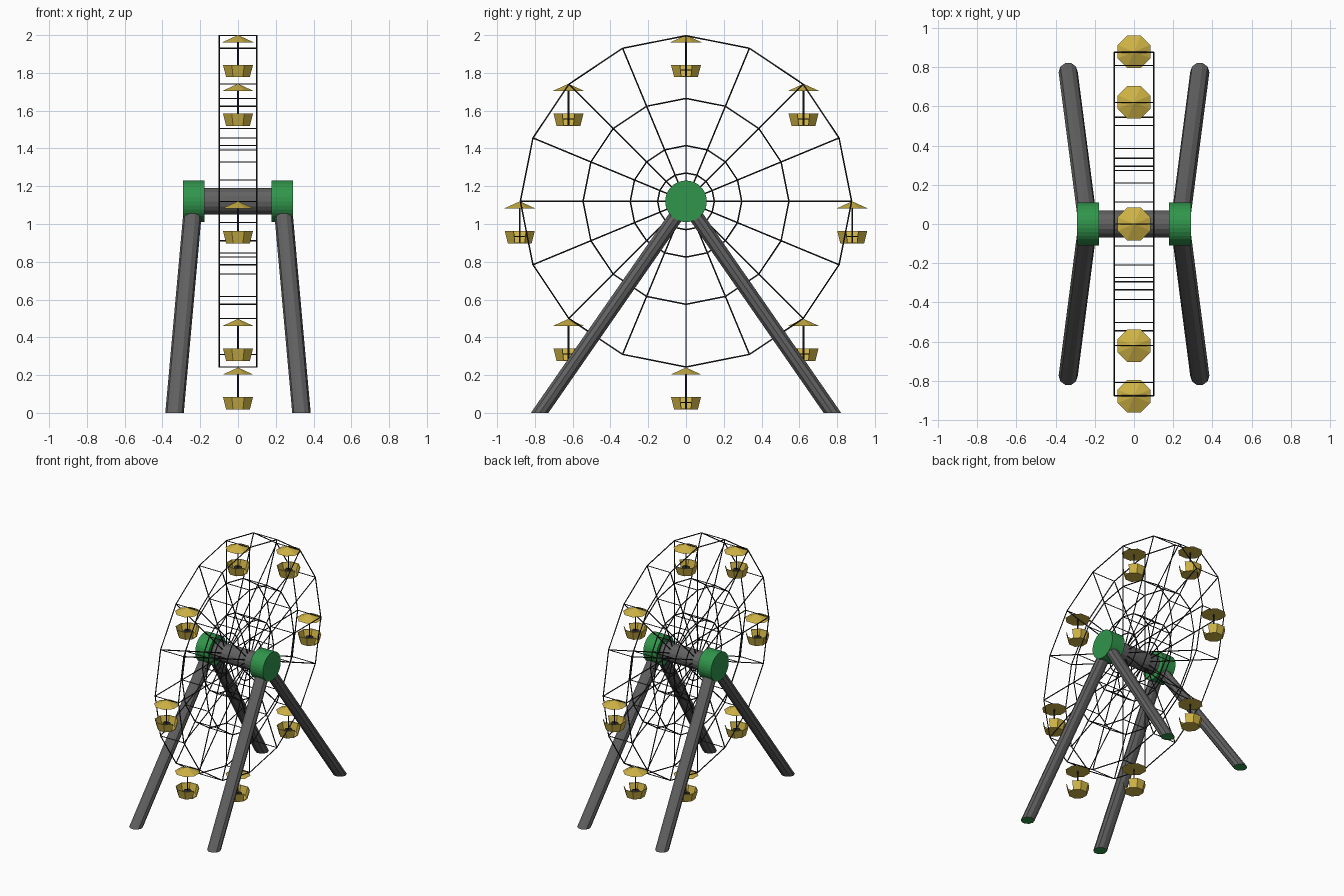
import bpy, bmesh
from math import sin, cos, pi
from mathutils import Vector

if "Cube" in bpy.data.objects:
    bpy.data.objects.remove(bpy.data.objects["Cube"])

CZ, R, HALF, N = 1.12, 0.88, 0.10, 16


def material(name, color):
    m = bpy.data.materials.new(name)
    m.diffuse_color = (*color, 1)
    m.use_nodes = True
    m.node_tree.nodes["Principled BSDF"].inputs["Base Color"].default_value = m.diffuse_color
    return m


GREY = material("dark_grey", (0.12, 0.12, 0.12))
GREEN = material("green", (0.03, 0.30, 0.07))
YELLOW = material("yellow", (0.62, 0.45, 0.06))
BLACK = material("black", (0.02, 0.02, 0.022))


def finish(bm, name, *mats, fix=True):
    if fix:
        bmesh.ops.recalc_face_normals(bm, faces=bm.faces[:])
    me = bpy.data.meshes.new(name)
    bm.to_mesh(me)
    bm.free()
    for m in mats:
        me.materials.append(m)
    ob = bpy.data.objects.new(name, me)
    bpy.context.collection.objects.link(ob)
    return ob


def loft(bm, rings, caps=True):
    """Skin a list of closed rings of points."""
    vs = [[bm.verts.new(p) for p in r] for r in rings]
    n = len(vs[0])
    for a, b in zip(vs, vs[1:]):
        for i in range(n):
            j = (i + 1) % n
            bm.faces.new((a[i], a[j], b[j], b[i]))
    if caps:
        bm.faces.new(vs[0][::-1])
        bm.faces.new(vs[-1])


def rod(bm, a, b, r, n=6):
    a, b = Vector(a), Vector(b)
    d = (b - a).normalized()
    u = d.orthogonal().normalized()
    v = d.cross(u)
    loft(bm, [[p + r * (cos(2*pi*i/n) * u + sin(2*pi*i/n) * v) for i in range(n)]
              for p in (a, b)])


def flat_ring(c, r, z, n=8, phase=pi / 8):
    return [(c[0] + r * cos(2*pi*i/n + phase), c[1] + r * sin(2*pi*i/n + phase), z)
            for i in range(n)]


def wheel_pt(k, r, x):
    a = 2 * pi * k / N
    return (x, r * sin(a), CZ + r * cos(a))


# Rim and inner rings on both sides of the wheel, with spokes
for side, x in (("left", -HALF), ("right", HALF)):
    bm = bmesh.new()
    for r in (R - 0.003, 0.545, 0.295, 0.15):
        for k in range(N):
            rod(bm, wheel_pt(k, r, x), wheel_pt(k + 1, r, x), 0.004)
    finish(bm, side + "_wheel_rings", BLACK)
    bm = bmesh.new()
    for k in range(N):
        rod(bm, wheel_pt(k, 0.06, x), wheel_pt(k, R - 0.003, x), 0.004)
    finish(bm, side + "_wheel_spokes", BLACK)

# Cross bars joining the two sides
bm = bmesh.new()
for r in (R - 0.003, 0.545, 0.295):
    for k in range(N):
        rod(bm, wheel_pt(k, r, -HALF), wheel_pt(k, r, HALF), 0.003)
finish(bm, "wheel_cross_bars", BLACK)

# Axle and hubs
bm = bmesh.new()
rod(bm, (-0.2, 0, CZ), (0.2, 0, CZ), 0.07, 16)
finish(bm, "axle", GREY)
for side, s in (("left", -1), ("right", 1)):
    bm = bmesh.new()
    rod(bm, (s * 0.178, 0, CZ), (s * 0.292, 0, CZ), 0.11, 32)
    finish(bm, side + "_hub", GREEN)

# Slanted legs cut flat at the ground, with green feet
for side, s in (("left", -1), ("right", 1)):
    for end, t in (("front", -1), ("back", 1)):
        bm = bmesh.new()
        loft(bm, [flat_ring((s * 0.336, t * 0.775), 0.049, 0, 10, 0),
                  flat_ring((s * 0.236, t * 0.005), 0.049, 1.11, 10, 0)])
        leg = finish(bm, f"{end}_{side}_leg", GREY, GREEN)
        for p in leg.data.polygons:
            if p.normal.z < -0.99:
                p.material_index = 1


# Cabins hanging from every second rim corner
def cabin(k):
    _, y, z = wheel_pt(k, R, 0)
    c = (0, y)
    # canopy
    bm = bmesh.new()
    base = [bm.verts.new(p) for p in flat_ring(c, 0.09, z - 0.038)]
    tip = bm.verts.new((0, y, z))
    for i in range(8):
        bm.faces.new((base[i], base[(i + 1) % 8], tip))
    bm.faces.new(base[::-1])
    finish(bm, f"canopy_{k}", YELLOW)
    # tub with a doorway on the +x side
    top, low = z - 0.157, z - 0.223
    bm = bmesh.new()
    rings = [[bm.verts.new(p) for p in flat_ring(c, r, h)]
             for r, h in ((0.068, low), (0.086, top), (0.080, top), (0.063, low + 0.006))]
    for a, b in zip(rings, rings[1:] + rings[:1]):
        for i in range(7):
            bm.faces.new((a[i], a[i + 1], b[i + 1], b[i]))
    for i in (0, 7):
        bm.faces.new([r[i] for r in rings])
    loft(bm, [flat_ring(c, 0.068, low), flat_ring(c, 0.068, low + 0.006)])
    finish(bm, f"tub_{k}", YELLOW)
    # pole and small table
    bm = bmesh.new()
    rod(bm, (0, y, low + 0.003), (0, y, z - 0.02), 0.005, 8)
    loft(bm, [flat_ring(c, 0.03, z - 0.188), flat_ring(c, 0.03, z - 0.183)])
    finish(bm, f"cabin_pole_{k}", BLACK)


for k in range(0, N, 2):
    cabin(k)
